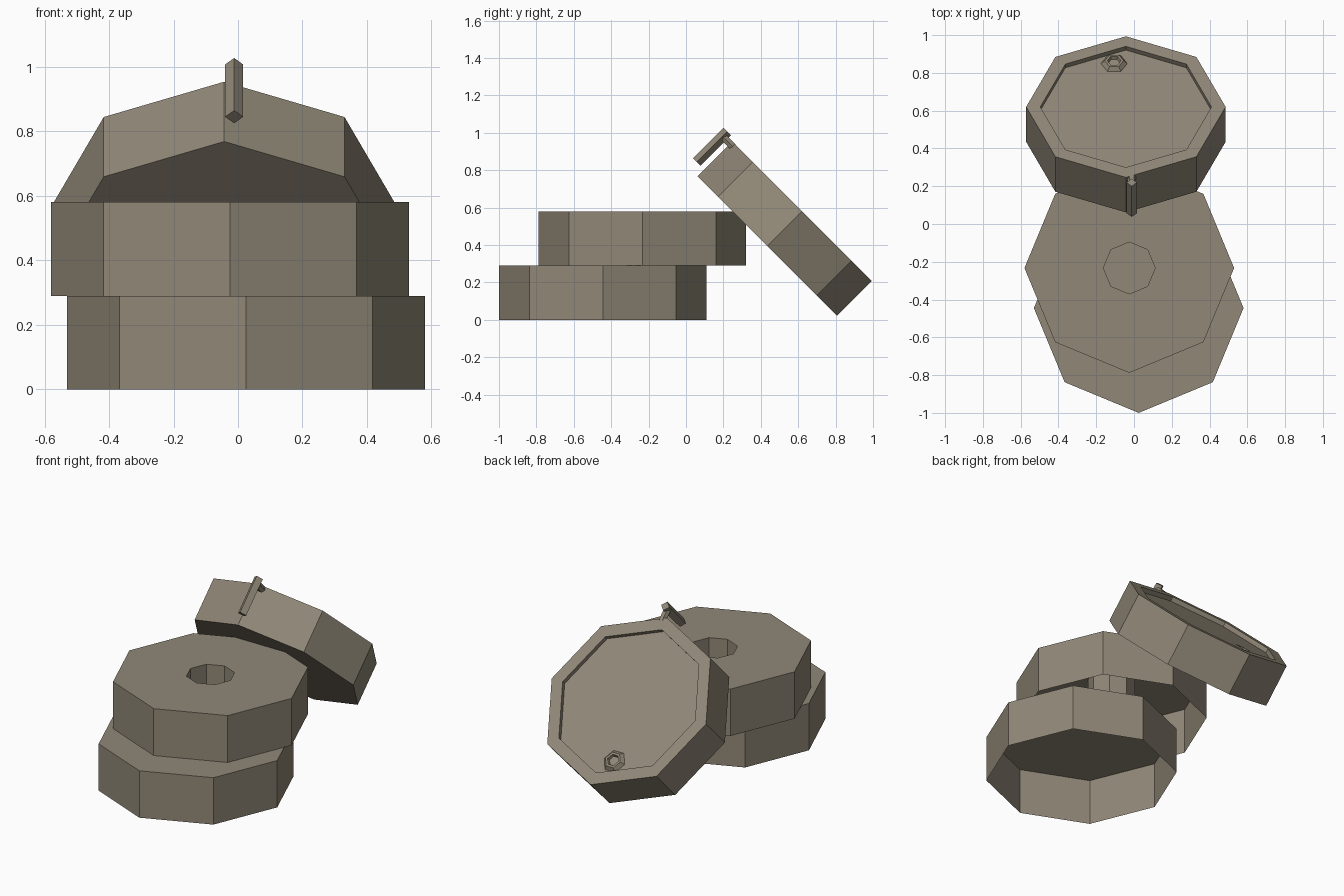
import bpy, math
from mathutils import Matrix, Vector

if "Cube" in bpy.data.objects:
    bpy.data.objects.remove(bpy.data.objects["Cube"])

mat = bpy.data.materials.new("drab_olive_grey")
mat.diffuse_color = (0.28, 0.245, 0.185, 1)
mat.use_nodes = True
mat.node_tree.nodes["Principled BSDF"].inputs["Base Color"].default_value = mat.diffuse_color


def lathe(name, profile, sides, matrix, start=0.0):
    """Revolve (radius, height) points; radius 0 closes the end with a flat cap."""
    verts, faces, rings = [], [], []
    for r, z in profile:
        if r == 0:
            rings.append(None)
            continue
        rings.append(len(verts))
        for i in range(sides):
            a = start + 2 * math.pi * i / sides
            verts.append((r * math.cos(a), r * math.sin(a), z))
    for a, b in zip(rings, rings[1:]):
        if a is None:
            faces.append([b + i for i in reversed(range(sides))])
        elif b is None:
            faces.append([a + i for i in range(sides)])
        else:
            for i in range(sides):
                j = (i + 1) % sides
                faces.append((a + i, a + j, b + j, b + i))
    me = bpy.data.meshes.new(name)
    me.from_pydata(verts, [], faces)
    me.materials.append(mat)
    ob = bpy.data.objects.new(name, me)
    ob.matrix_world = matrix
    bpy.context.collection.objects.link(ob)
    return ob


T = Matrix.Translation

# bottom drum: shell open underneath
lathe("bottom_drum", [(0.555, 0), (0.555, 0.29), (0, 0.29)], 8,
      T((0.025, -0.445, 0)))

# middle drum: open underneath, with a central well
lathe("middle_drum", [(0.555, 0.29), (0.555, 0.58), (0.137, 0.58), (0.137, 0.287)], 8,
      T((-0.025, -0.233, 0)))

# leaning drum: closed, with a shallow recess inside a rim
lean = T((-0.043, 0.435, 0.395)) @ Matrix.Rotation(math.radians(-45), 4, 'X')
lathe("leaning_drum", [(0, 0), (0.528, 0), (0.528, 0.262), (0.453, 0.262),
                       (0.453, 0.234), (0, 0.234)], 8, lean)

# hexagonal plug on the recessed plate
lathe("hex_plug", [(0.07, 0.234), (0.05, 0.256), (0.036, 0.256), (0.03, 0.24), (0, 0.24)], 6,
      lean @ T((-0.062, 0.352, 0)))

# handle bar and its post on the raised side
lathe("handle_bar", [(0, -0.115), (0.028, -0.115), (0.028, 0.115), (0, 0.115)], 4,
      lean @ T((0.031, -0.585, 0.166)))
lathe("handle_post", [(0, 0), (0.022, 0), (0.022, 0.075), (0, 0.075)], 6,
      lean @ T((0.031, -0.505, 0.245)) @ Matrix.Rotation(math.radians(90), 4, 'X'))
